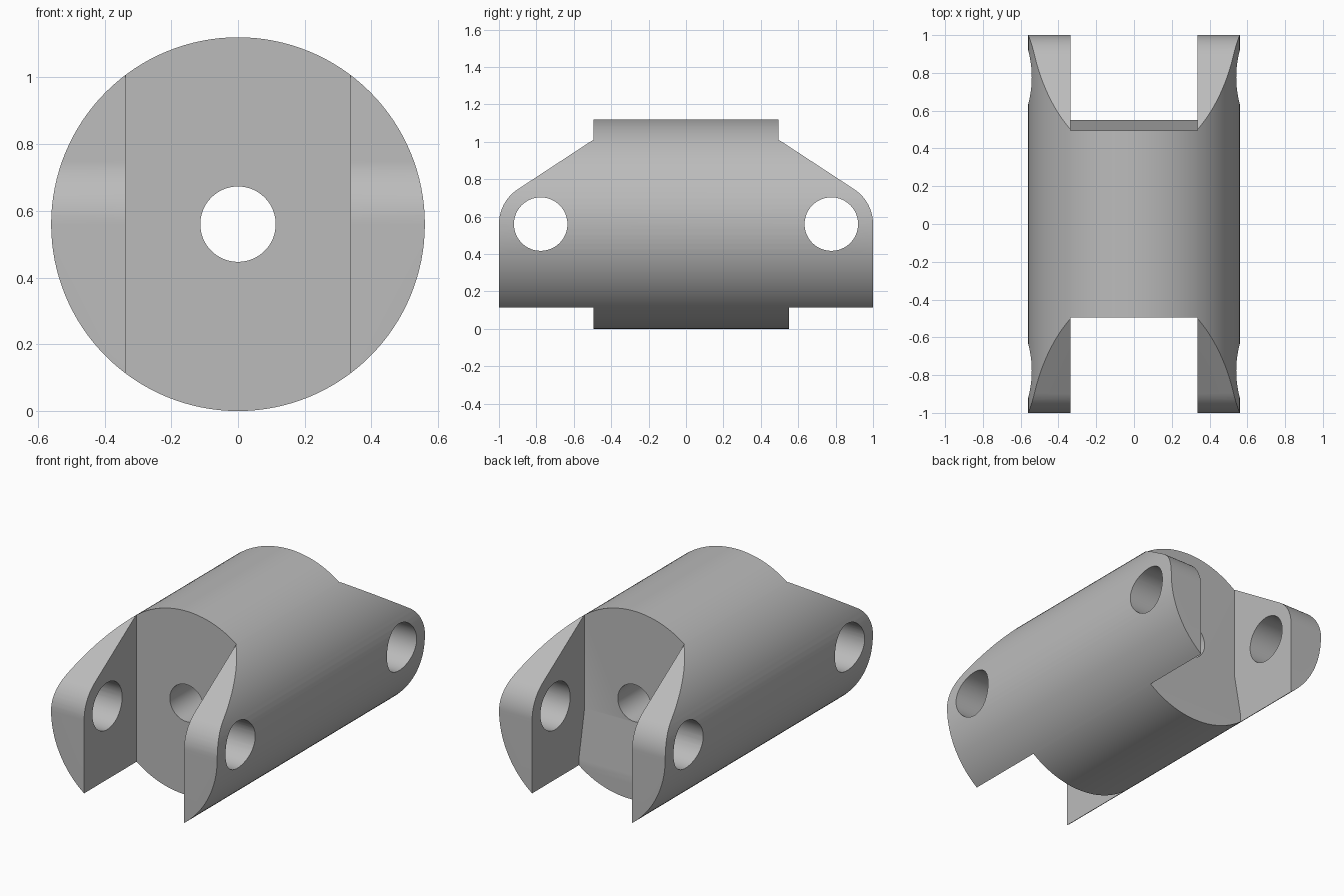
import bpy, bmesh, math
from mathutils import Matrix

cube = bpy.data.objects.get("Cube")
if cube:
    bpy.data.objects.remove(cube, do_unlink=True)

R = 0.56          # body radius, also height of its axis
SLOT = 0.337      # half width of the end slots
WALL = 0.495      # where the slots stop
PIN_Y = 0.777     # cross hole position
EAR_R = 0.223     # rounding of the ear tips

metal = bpy.data.materials.new("grey metal")
metal.use_nodes = True
grey = (0.50, 0.50, 0.50, 1)
metal.diffuse_color = grey
metal.node_tree.nodes["Principled BSDF"].inputs["Base Color"].default_value = grey


def finish(name, bm):
    bmesh.ops.recalc_face_normals(bm, faces=bm.faces)
    mesh = bpy.data.meshes.new(name)
    bm.to_mesh(mesh)
    bm.free()
    mesh.materials.append(metal)
    obj = bpy.data.objects.new(name, mesh)
    bpy.context.collection.objects.link(obj)
    return obj


def cylinder(name, radius, length, axis, y=0, sides=64):
    bm = bmesh.new()
    turn = Matrix.Rotation(math.pi / 2, 4, 'X' if axis == 'Y' else 'Y')
    bmesh.ops.create_cone(bm, cap_ends=True, segments=sides, radius1=radius,
                          radius2=radius, depth=length,
                          matrix=Matrix.Translation((0, y, R)) @ turn)
    return finish(name, bm)


def prism(name, outline, half_width):
    """Extrude a (y, z) outline across x."""
    bm = bmesh.new()
    face = bm.faces.new([bm.verts.new((-half_width, y, z)) for y, z in outline])
    moved = bmesh.ops.extrude_face_region(bm, geom=[face])["geom"]
    bmesh.ops.translate(bm, vec=(2 * half_width, 0, 0),
                        verts=[v for v in moved if isinstance(v, bmesh.types.BMVert)])
    return finish(name, bm)


def combine(target, tool, operation):
    tool.hide_render = True
    mod = target.modifiers.new(tool.name, 'BOOLEAN')
    mod.operation, mod.solver, mod.object = operation, 'EXACT', tool
    bpy.context.view_layer.objects.active = target
    bpy.ops.object.modifier_apply(modifier=mod.name)
    bpy.data.objects.remove(tool, do_unlink=True)


# Round body lying along y
body = cylinder("clevis_body", R, 2, 'Y', sides=128)

# Side outline: flat bottom, rounded ear tips, slopes up to the raised middle
half = [(1.0001, -0.1)]
slope = math.radians(57.5)
for i in range(17):
    a = slope * i / 16
    half.append((PIN_Y + EAR_R * math.cos(a), R + EAR_R * math.sin(a)))
half += [(0.5, 1.008), (0.5, 1.3)]
outline = half + [(-y, z) for y, z in reversed(half)]
combine(body, prism("side_outline", outline, 0.8), 'INTERSECT')

# Front slot is straight, back slot has a sloping lower wall
front_slot = [(-WALL, -0.2), (-WALL, 1.4), (-1.2, 1.4), (-1.2, -0.2)]
back_slot = [(0.55, -0.2), (0.55, 0.15), (WALL, 0.44), (WALL, 1.4), (1.2, 1.4), (1.2, -0.2)]
combine(body, prism("front_slot", front_slot, SLOT), 'DIFFERENCE')
combine(body, prism("back_slot", back_slot, SLOT), 'DIFFERENCE')

# Centre bore and the two cross holes
combine(body, cylinder("bore", 0.113, 3, 'Y'), 'DIFFERENCE')
for y in (-PIN_Y, PIN_Y):
    combine(body, cylinder("pin_hole", 0.143, 2, 'X', y), 'DIFFERENCE')

bpy.ops.object.select_all(action='DESELECT')
body.select_set(True)
bpy.context.view_layer.objects.active = body
bpy.ops.object.shade_smooth_by_angle(angle=math.radians(25))
